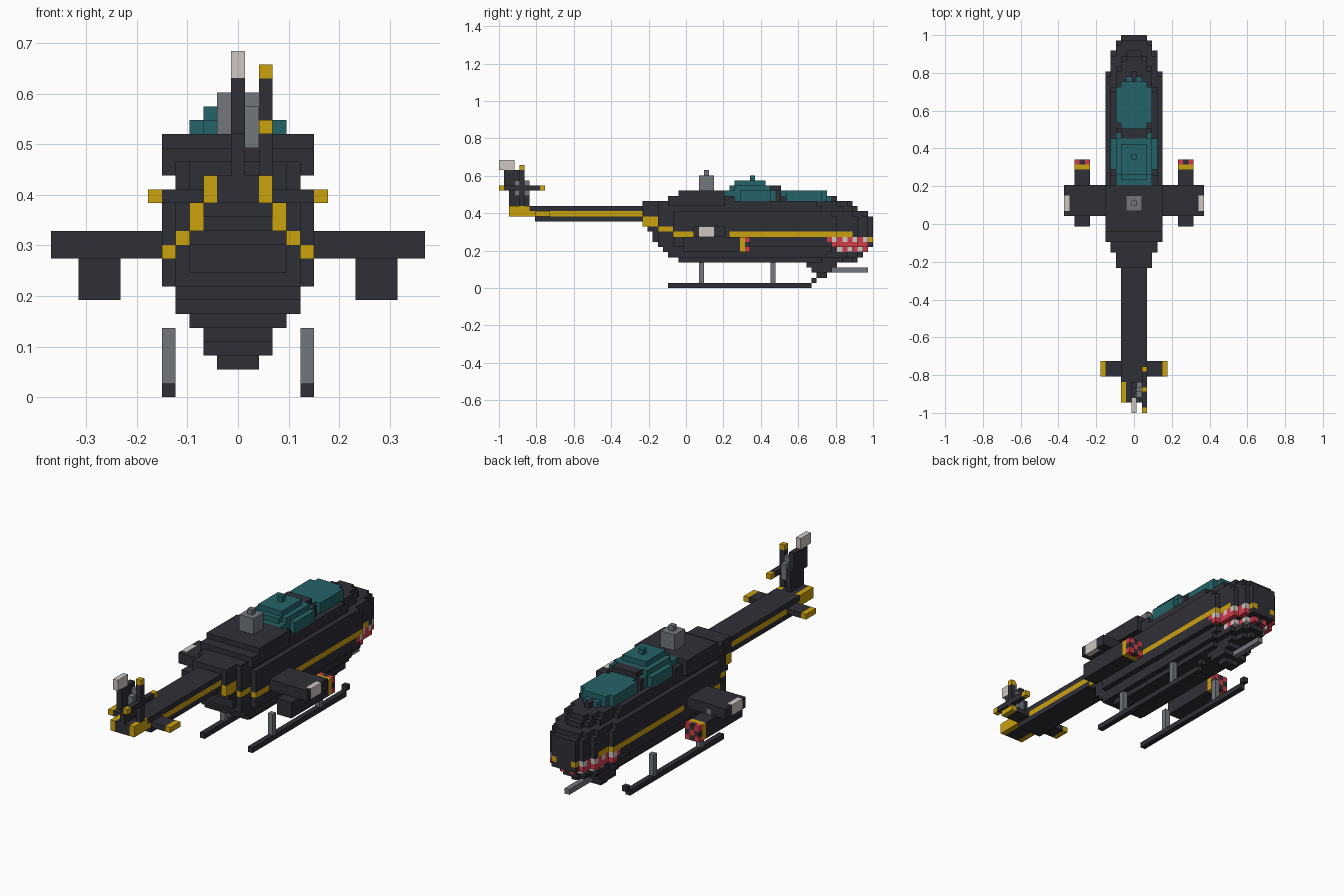
import bpy, bmesh
from mathutils import Vector

if "Cube" in bpy.data.objects:
    bpy.data.objects.remove(bpy.data.objects["Cube"])

V = 2 / 73  # block size
COLOURS = {
    "charcoal": (0.028, 0.028, 0.038), "teal_glass": (0.018, 0.125, 0.14),
    "yellow": (0.60, 0.36, 0.004), "grey_metal": (0.17, 0.185, 0.205),
    "off_white": (0.62, 0.57, 0.54), "red": (0.63, 0.045, 0.065)}
NAMES = list(COLOURS)
DARK, TEAL, YELLOW, GREY, WHITE, RED = range(6)
MATS = []
for name, rgb in COLOURS.items():
    m = bpy.data.materials.new(name)
    m.diffuse_color = (*rgb, 1)
    m.use_nodes = True
    m.node_tree.nodes["Principled BSDF"].inputs["Base Color"].default_value = m.diffuse_color
    MATS.append(m)


def box(cells, i, j, k, col=DARK):
    """Fill blocks: i and k ranges inclusive, j half-open."""
    for a in range(i[0], i[1] + 1):
        for b in range(j[0], j[1]):
            for c in range(k[0], k[1] + 1):
                cells[a, b, c] = col


def mid(cells, w, j, k, col=DARK):
    """Box symmetric about the centre line, w blocks each side."""
    box(cells, (-w, w), j, k, col)


def mirrored(cells):
    return {**cells, **{(-i, j, k): c for (i, j, k), c in cells.items()}}


def build(name, cells):
    """Skin a set of blocks with its outer faces, merged where flat."""
    bm = bmesh.new()
    verts = {}
    for (i, j, k), col in cells.items():
        for ax in range(3):
            for s in (-1, 1):
                n = [i, j, k]
                n[ax] += s
                if tuple(n) in cells:
                    continue
                u, w = (ax + 1) % 3, (ax + 2) % 3
                loop = []
                for du, dw in ((0, 0), (1, 0), (1, 1), (0, 1))[::s]:
                    p = [i, j, k]
                    p[ax] += s > 0
                    p[u] += du
                    p[w] += dw
                    p = tuple(p)
                    if p not in verts:
                        verts[p] = bm.verts.new(((p[0] - 0.5) * V, p[1] * V - 1, p[2] * V))
                    loop.append(verts[p])
                bm.faces.new(loop).material_index = col
    bmesh.ops.dissolve_limit(bm, angle_limit=0.01, verts=bm.verts[:], edges=bm.edges[:],
                             delimit={'MATERIAL'})
    me = bpy.data.meshes.new(name)
    bm.to_mesh(me)
    bm.free()
    for m in MATS:
        me.materials.append(m)
    ob = bpy.data.objects.new(name, me)
    bpy.context.collection.objects.link(ob)
    return ob


# Fuselage: per layer (height, half width, tail end, nose end), tapering at both ends
LAYERS = [(5, 3, 35, 70), (6, 4, 33, 71), (7, 4, 32, 72), (8, 5, 31, 73), (9, 5, 30, 73),
          (10, 5, 30, 73), (11, 5, 29, 73), (12, 5, 28, 73), (13, 5, 28, 73), (14, 5, 28, 72),
          (15, 4, 28, 70), (16, 4, 28, 69), (17, 2, 35, 67)]
TAIL = {5: 34, 4: 31, 3: 28}
hull = {}
for k, w, s, e in LAYERS:
    for step, cut in enumerate((7, 3, 1, 0)):
        ww = w - step
        if ww >= 0:
            mid(hull, ww, (max(s, TAIL.get(ww, s)), e - cut), (k, k))
# Yellow side stripe, red mouth with white teeth, nose marks
for (i, j, k) in list(hull):
    a = abs(i)
    outer = (a + 1, j, k) not in hull
    if outer and ((k == 10 and a == 5 and (34 <= j < 38 or 45 <= j)) or (k == 10 and 45 <= j < 69)
                  or (k == 11 and a == 4 and j < 34) or (k == 12 and a == 3 and j < 31)
                  or (k == 13 and a == 3 and j < 31)):
        hull[i, j, k] = YELLOW
    if outer and 64 + (9 - k) <= j < 72 and k in (7, 8, 9):
        tooth = (k == 9 and j % 2) or (k == 7 and j % 2 == 0)
        hull[i, j, k] = WHITE if tooth else RED
    if j == 72 and a == 2 and k == 9:
        hull[i, j, k] = YELLOW
build("fuselage", hull)

# Engine cowling
cowl = {}
mid(cowl, 5, (35, 44), (16, 18))
mid(cowl, 5, (33, 35), (16, 17))
mid(cowl, 3, (30, 33), (16, 16))
mid(cowl, 4, (44, 46), (16, 17))
build("engine_cowling", cowl)

# Canopies and the frame between them
rear = {}
mid(rear, 4, (47, 53), (17, 18), TEAL)
mid(rear, 3, (44, 54), (17, 18), TEAL)
mid(rear, 3, (46, 53), (19, 19), TEAL)
mid(rear, 2, (45, 53), (19, 19), TEAL)
mid(rear, 2, (46, 52), (20, 20), TEAL)
mid(rear, 0, (49, 50), (21, 21), TEAL)
build("rear_canopy", rear)
front = {}
mid(front, 3, (56, 63), (17, 18), TEAL)
mid(front, 2, (55, 64), (17, 18), TEAL)
mid(front, 1, (55, 65), (17, 17), TEAL)
build("front_canopy", front)
frame = {}
mid(frame, 3, (54, 55), (17, 18))
mid(frame, 2, (53, 55), (19, 19))
build("canopy_frame", frame)

# Rotor mast
mast = {}
mid(mast, 1, (39, 42), (19, 21), GREY)
mid(mast, 0, (40, 41), (22, 22), GREY)
build("rotor_mast", mast)

# Tail boom with stripe
boom = {}
mid(boom, 2, (7, 34), (13, 15))
mid(boom, 2, (2, 7), (14, 15))
for (i, j, k) in boom:
    if abs(i) == 2 and (k == 14 or (j < 6 and k == 15)):
        boom[i, j, k] = YELLOW
build("tail_boom", boom)

# Stabiliser
stab = {}
box(stab, (3, 5), (7, 10), (14, 14))
box(stab, (6, 6), (7, 10), (14, 14), YELLOW)
build("stabiliser", mirrored(stab))

# Tail fin with pale tip
fin = {}
mid(fin, 0, (2, 6), (16, 19))
mid(fin, 0, (1, 5), (19, 22))
mid(fin, 0, (0, 3), (23, 24), WHITE)
build("tail_fin", fin)

# Tail rotor: hub and four blades with yellow tips
hub = {}
box(hub, (1, 1), (3, 6), (18, 20), GREY)
box(hub, (1, 1), (4, 5), (21, 21), GREY)
build("tail_rotor_hub", hub)
blades = {}
box(blades, (2, 2), (0, 9), (19, 19))
box(blades, (2, 2), (4, 5), (15, 23))
for tip in ((2, 0, 19), (2, 8, 19), (2, 4, 15), (2, 4, 23)):
    blades[tip] = YELLOW
build("tail_rotor_blades", blades)

# Stub wings with pale tip lights
wing = {}
box(wing, (6, 13), (38, 44), (10, 11))
box(wing, (13, 13), (39, 42), (10, 11), WHITE)
box(wing, (10, 10), (43, 44), (10, 10), GREY)
build("stub_wings", mirrored(wing))

# Rocket pods: yellow band and chequered red muzzle
pod = {}
box(pod, (9, 11), (36, 48), (7, 9))
box(pod, (9, 11), (47, 48), (7, 9), YELLOW)
for i in (9, 10, 11):
    for k in (7, 8, 9):
        pod[i, 48, k] = RED if (i + k) % 2 == 0 else DARK
build("rocket_pods", mirrored(pod))

# Chin turret and gun
turret = {}
mid(turret, 2, (60, 66), (4, 4))
mid(turret, 2, (61, 65), (3, 3))
mid(turret, 1, (62, 64), (2, 2))
build("chin_turret", turret)
gun = {}
mid(gun, 0, (65, 72), (3, 3), GREY)
build("chin_gun", gun)

# Landing skids and struts
skid = {}
box(skid, (5, 5), (33, 61), (0, 0))
box(skid, (5, 5), (61, 62), (1, 1))
build("landing_skids", mirrored(skid))
strut = {}
for j in (39, 53):
    box(strut, (5, 5), (j, j + 1), (1, 4), GREY)
build("skid_struts", mirrored(strut))
